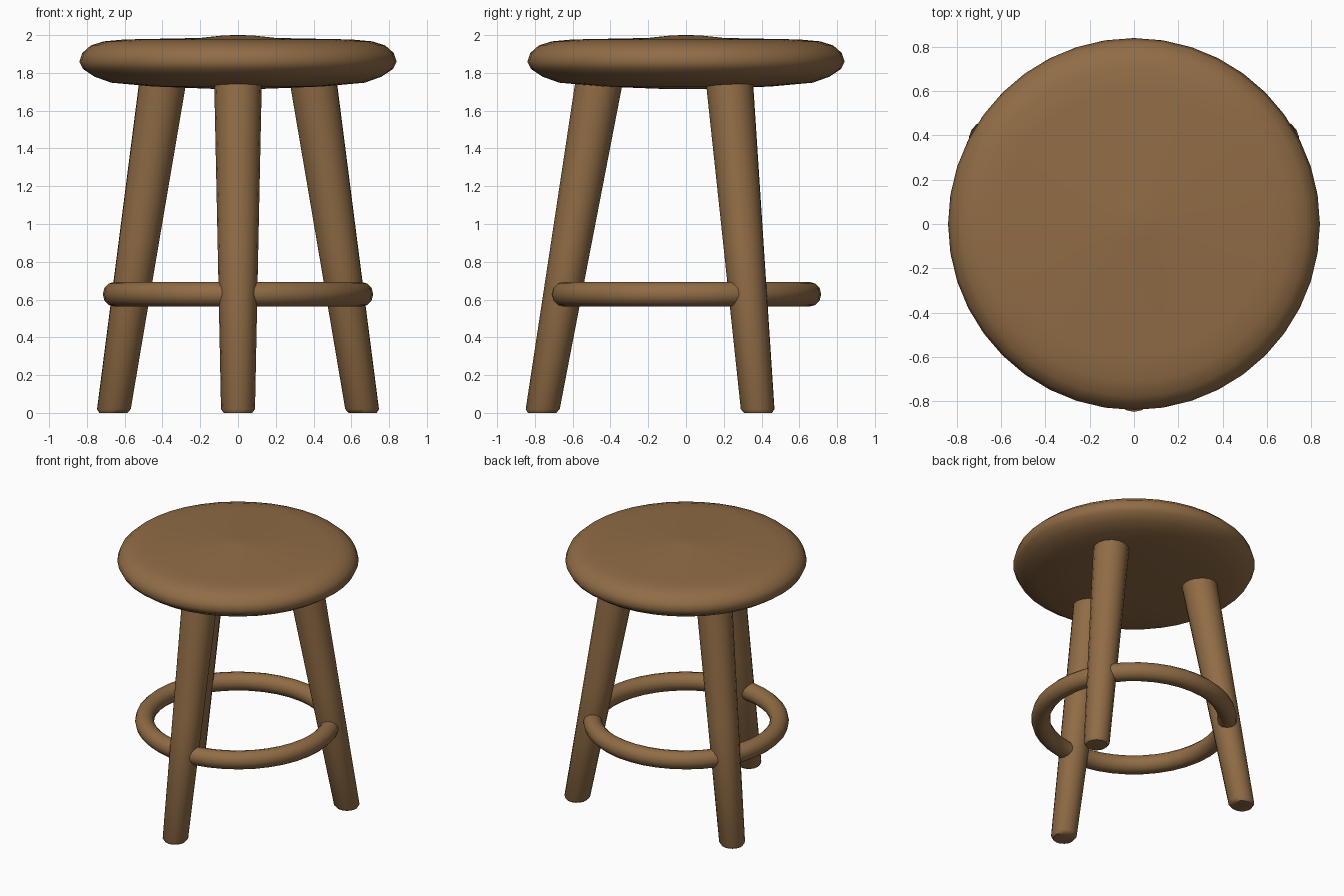
import bpy
import bmesh
from math import cos, sin, pi, radians
from mathutils import Vector

cube = bpy.data.objects.get("Cube")
if cube:
    bpy.data.objects.remove(cube, do_unlink=True)

wood = bpy.data.materials.new("brown wood")
wood.use_nodes = True
colour = (0.28, 0.15, 0.06, 1.0)
wood.diffuse_color = colour
bsdf = wood.node_tree.nodes["Principled BSDF"]
bsdf.inputs["Base Color"].default_value = colour
bsdf.inputs["Roughness"].default_value = 0.7


def loft(name, rings, sides, closed=False, angle=50):
    """Skin a list of (centre, u axis, v axis) rings; cap the ends unless closed."""
    bm = bmesh.new()
    loops = []
    for centre, u, v in rings:
        loops.append([bm.verts.new(centre + u * cos(2 * pi * i / sides) + v * sin(2 * pi * i / sides))
                      for i in range(sides)])
    pairs = list(zip(loops, loops[1:]))
    if closed:
        pairs.append((loops[-1], loops[0]))
    else:
        bm.faces.new(loops[0][::-1])
        bm.faces.new(loops[-1])
    for a, b in pairs:
        for i in range(sides):
            j = (i + 1) % sides
            bm.faces.new((a[i], a[j], b[j], b[i]))
    bmesh.ops.recalc_face_normals(bm, faces=bm.faces)
    mesh = bpy.data.meshes.new(name)
    bm.to_mesh(mesh)
    bm.free()
    mesh.materials.append(wood)
    obj = bpy.data.objects.new(name, mesh)
    bpy.context.collection.objects.link(obj)
    bpy.ops.object.select_all(action='DESELECT')
    obj.select_set(True)
    bpy.context.view_layer.objects.active = obj
    bpy.ops.object.shade_smooth_by_angle(angle=radians(angle))
    return obj


X, Y, Z = Vector((1, 0, 0)), Vector((0, 1, 0)), Vector((0, 0, 1))

# Seat: rounded disc with a slight rise in the middle, profile as (radius, height)
seat_profile = [(0.12, 1.715), (0.45, 1.728), (0.67, 1.748), (0.76, 1.78), (0.82, 1.82),
                (0.84, 1.86), (0.825, 1.905), (0.78, 1.945), (0.71, 1.967), (0.6, 1.977),
                (0.2, 1.985), (0.08, 1.998), (0.02, 2.0)]
loft("seat", [(Z * h, X * r, Y * r) for r, h in seat_profile], 40)

# Three splayed, tapered legs with softened feet
foot_reach, top_reach, top_height = 0.762, 0.452, 1.8
for name, degrees in (("front_leg", -90), ("left_back_leg", 30), ("right_back_leg", 150)):
    out = Vector((cos(radians(degrees)), sin(radians(degrees)), 0))
    side = Z.cross(out)
    rings = []
    for h, r in ((0.0, 0.075), (0.02, 0.09), (0.9, 0.108), (top_height, 0.127)):
        reach = foot_reach + (top_reach - foot_reach) * h / top_height
        rings.append((out * reach + Z * h, out * r, side * r))
    loft(name, rings, 16)

# Round foot rail threaded through the legs
rail_rings = []
for k in range(40):
    a = 2 * pi * k / 40
    out = Vector((cos(a), sin(a), 0))
    rail_rings.append((out * 0.65 + Z * 0.628, out * 0.066, Z * 0.066))
loft("foot_rail", rail_rings, 12, closed=True)
